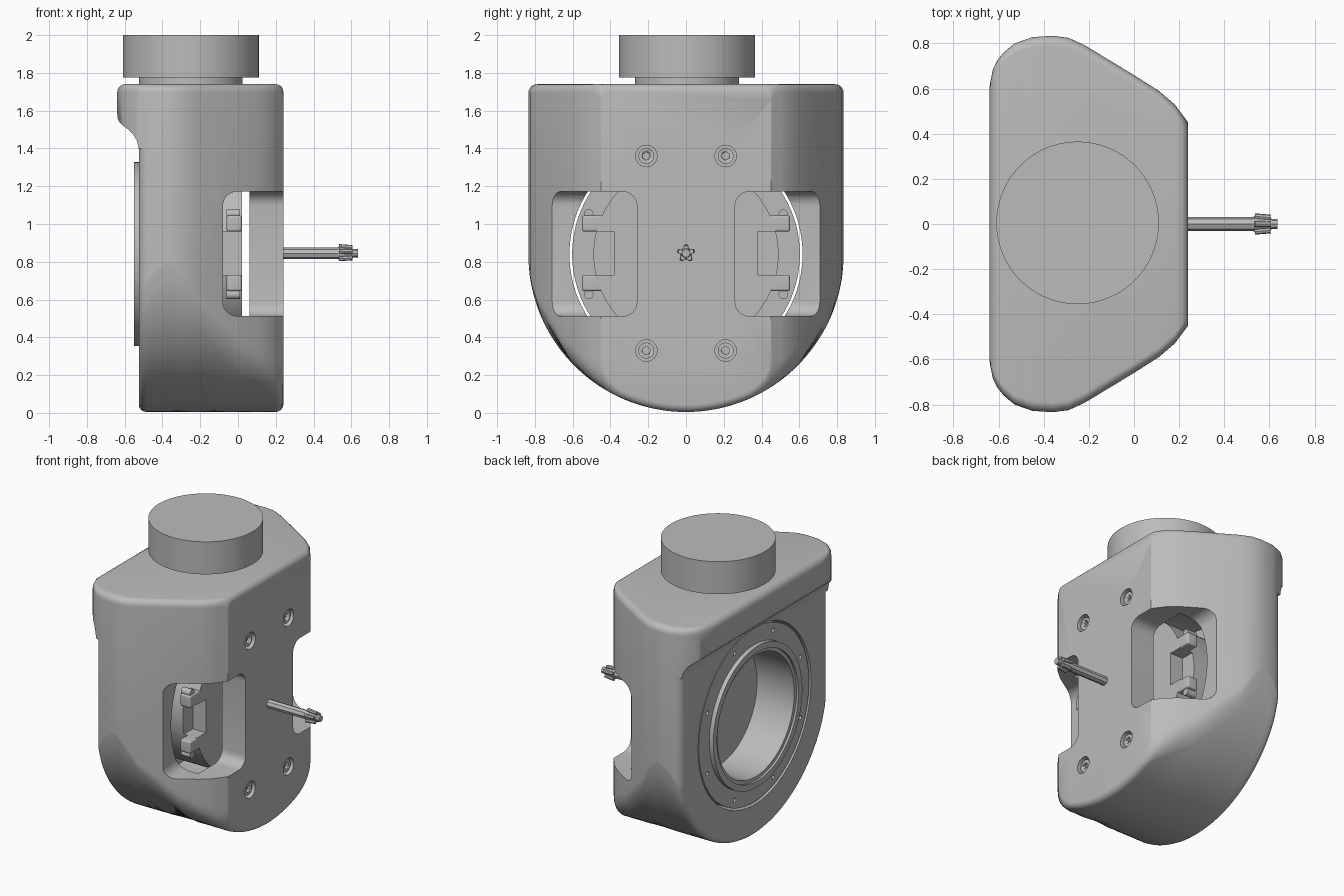
import bpy, bmesh, math
from mathutils import Matrix, Vector

cube = bpy.data.objects.get("Cube")
if cube:
    bpy.data.objects.remove(cube, do_unlink=True)

grey = bpy.data.materials.new("plain grey")
grey.use_nodes = True
GREY = (0.5, 0.5, 0.5, 1)
grey.diffuse_color = GREY
grey.node_tree.nodes["Principled BSDF"].inputs["Base Color"].default_value = GREY

ZC, R, TOP = 0.84, 0.835, 1.74      # round centre height, round radius, top height
BACK, FRONT = -0.525, 0.24


def finish(name, bm, angle=35):
    bmesh.ops.recalc_face_normals(bm, faces=bm.faces)
    me = bpy.data.meshes.new(name)
    bm.to_mesh(me)
    bm.free()
    me.materials.append(grey)
    ob = bpy.data.objects.new(name, me)
    bpy.context.collection.objects.link(ob)
    smooth(ob, angle)
    return ob


def smooth(ob, angle=35):
    bpy.ops.object.select_all(action='DESELECT')
    ob.select_set(True)
    bpy.context.view_layer.objects.active = ob
    bpy.ops.object.shade_smooth_by_angle(angle=math.radians(angle))


def loft(name, rings):
    """Skin closed rings of equal length and cap both ends."""
    bm = bmesh.new()
    loops = [[bm.verts.new(p) for p in ring] for ring in rings]
    n = len(loops[0])
    for a, b in zip(loops, loops[1:]):
        for i in range(n):
            bm.faces.new((a[i], a[(i + 1) % n], b[(i + 1) % n], b[i]))
    bm.faces.new(loops[0])
    bm.faces.new(loops[-1])
    return finish(name, bm)


def cylinder(name, radius, start, end, sides=64, radius2=None):
    a, b = Vector(start), Vector(end)
    bm = bmesh.new()
    turn = (b - a).to_track_quat('Z', 'Y').to_matrix().to_4x4()
    bmesh.ops.create_cone(bm, cap_ends=True, segments=sides, radius1=radius,
                          radius2=radius if radius2 is None else radius2,
                          depth=(b - a).length,
                          matrix=Matrix.Translation((a + b) / 2) @ turn)
    return finish(name, bm)


def box(name, low, high, bevel=0, pick=None):
    a, b = Vector(low), Vector(high)
    bm = bmesh.new()
    bmesh.ops.create_cube(bm, size=1, matrix=Matrix.Translation((a + b) / 2)
                          @ Matrix.Diagonal((*(b - a), 1)))
    if bevel:
        edges = [e for e in bm.edges if pick is None or pick(e)]
        bmesh.ops.bevel(bm, geom=edges, offset=bevel, segments=6, profile=0.5, affect='EDGES')
    return finish(name, bm)


def cut(target, cutter, remove=True):
    mod = target.modifiers.new("cut", 'BOOLEAN')
    mod.operation, mod.solver, mod.object = 'DIFFERENCE', 'EXACT', cutter
    bpy.ops.object.select_all(action='DESELECT')
    target.select_set(True)
    bpy.context.view_layer.objects.active = target
    bpy.ops.object.modifier_apply(modifier=mod.name)
    if remove:
        bpy.data.objects.remove(cutter, do_unlink=True)


# Half width of the housing along its depth
OUTLINE = [(-.64, .61), (-.628, .68), (-.595, .745), (-.53, .80), (-.45, .828), (-.36, .835),
           (-.29, .825), (-.22, .793), (0, .66), (.11, .59), (.18, .53), (.24, .45)]


def half_width(x):
    for (x0, w0), (x1, w1) in zip(OUTLINE, OUTLINE[1:]):
        if x <= x1:
            return w0 + (w1 - w0) * max(0, x - x0) / (x1 - x0)
    return OUTLINE[-1][1]


def top_corner(w, top, r=0.045):
    steps = [i * math.pi / 12 for i in range(7)]
    return [(w - r + r * math.cos(t), top - r + r * math.sin(t)) for t in steps]


def mirrored(x, half):
    return [(x, y, z) for y, z in half] + [(x, -y, z) for y, z in reversed(half)]


def housing_ring(x, inset):
    rad = R - inset
    w = min(half_width(x) - inset * (x < 0), rad - 0.001)
    arc = lambda y: ZC - math.sqrt(rad * rad - y * y)
    blend = 0.14 * (ZC - arc(w)) / rad
    limit = math.asin((w - blend) / rad)
    half = [(rad * math.sin(t), ZC - rad * math.cos(t))
            for t in [limit * (i + .5) / 28.5 for i in range(29)]]
    p, c, q = half[-1], (w, arc(w)), (w, arc(w) + blend)
    for i in range(1, 7):
        t = i / 6
        half.append(tuple((1 - t) ** 2 * p[k] + 2 * t * (1 - t) * c[k] + t * t * q[k]
                          for k in (0, 1)))
    return mirrored(x, half + top_corner(w, TOP - inset))


# Housing: round-bottomed body with rounded front and back edges
ROUND = 0.04
curve = [i * math.pi / 10 for i in range(6)]
stations = [(BACK + ROUND * (1 - math.cos(t)), ROUND * (1 - math.sin(t))) for t in curve]
stations += [(x, 0) for x, w in OUTLINE if BACK + ROUND < x < FRONT - ROUND]
stations += [(FRONT - ROUND * (1 - math.cos(t)), ROUND * (1 - math.sin(t))) for t in reversed(curve)]
housing = loft("housing", [housing_ring(x, i) for x, i in stations])

# Overhanging back lip with a coved underside
LIP = [(-.64, 1.585, .045), (-.636, 1.555, .025), (-.625, 1.535, .01), (-.605, 1.517, 0),
       (-.58, 1.50, 0), (-.555, 1.475, 0), (-.535, 1.44, 0), (-.526, 1.40, 0), (-.48, 1.39, 0)]
back_lip = loft("back_lip", [
    mirrored(x, [(0.01, z), (half_width(x), z)] + top_corner(half_width(x), TOP - i))
    for x, z, i in LIP])

# Round chamber open at the back
chamber = cylinder("chamber_cutter", 0.617, (-1, 0, ZC), (0.06, 0, ZC), 96)
cut(housing, chamber, remove=False)
cut(back_lip, chamber)

# Side windows
for s in (-1, 1):
    inner = lambda e: all(abs(v.co.y) < 0.3 or v.co.x < 0 for v in e.verts)
    low, high = sorted((s * 0.26, s * 1.2))
    cut(housing, box("window_cutter", (-0.08, low, 0.512), (0.6, high, 1.172), 0.075, inner))

# Recessed bolts on the front face
for y in (-.21, .21):
    for z in (.33, 1.36):
        cut(housing, cylinder("bolt_cutter", .057, (.19, y, z), (.4, y, z), 32))
        head = cylinder("front_bolt", .042, (.18, y, z), (.225, y, z), 24)
        cut(head, cylinder("socket_cutter", .022, (.205, y, z), (.3, y, z), 6))
smooth(housing)
smooth(back_lip)

# Drum with a bolted flange, lip and deep round recess
DRUM = [(-.25, .001), (-.25, .42), (-.535, .42), (-.535, .445), (-.55, .445), (-.55, .487),
        (-.52, .487), (-.52, .603), (-.46, .603), (-.46, .49), (.02, .49), (.02, .001)]
drum = loft("drum", [[(x, r * math.cos(a), ZC + r * math.sin(a))
                      for a in [i * math.tau / 96 for i in range(96)]] for x, r in DRUM])
for s in (-1, 1):
    low, high = sorted((s * .38, s * .7))
    cut(drum, box("notch_cutter", (-.08, low, .73), (.2, high, .96)))
for i in range(8):
    a = (i + .5) * math.tau / 8
    y, z = .55 * math.cos(a), ZC + .55 * math.sin(a)
    cut(drum, cylinder("flange_hole_cutter", .014, (-.6, y, z), (-.49, y, z), 16))
smooth(drum)

# Clips and screws beside each notch
for s in (-1, 1):
    low, high = sorted((s * .42, s * .55))
    for t in (-1, 1):
        z0, z1 = sorted((ZC + .005 + t * .115, ZC + .005 + t * .2))
        box("drum_clip", (-.06, low, z0), (.02, high, z1), .012)
        z = ZC + t * .213
        cylinder("clip_screw", .025, (-.06, s * .515, z), (.01, s * .515, z), 20)

# Round mount on top
cylinder("top_neck", .275, (-.25, .005, 1.7), (-.25, .005, 1.8), 96)
cylinder("top_cap", .36, (-.25, .005, 1.775), (-.25, .005, 2.0), 128)

# Probe shaft with a pronged tip
cylinder("probe_shaft", .03, (.2, 0, ZC + .005), (.56, 0, ZC + .005), 8)
cylinder("probe_collar", .033, (.53, 0, ZC + .005), (.61, 0, ZC + .005), 12, .024)
cylinder("probe_tip", .022, (.6, 0, ZC + .005), (.635, 0, ZC + .005), 8)
for i in range(5):
    a = math.pi / 2 + i * math.tau / 5
    y, z = math.cos(a), math.sin(a)
    cylinder("probe_prong", .013, (.535, .036 * y, ZC + .005 + .036 * z),
             (.605, .03 * y, ZC + .005 + .03 * z), 8)
